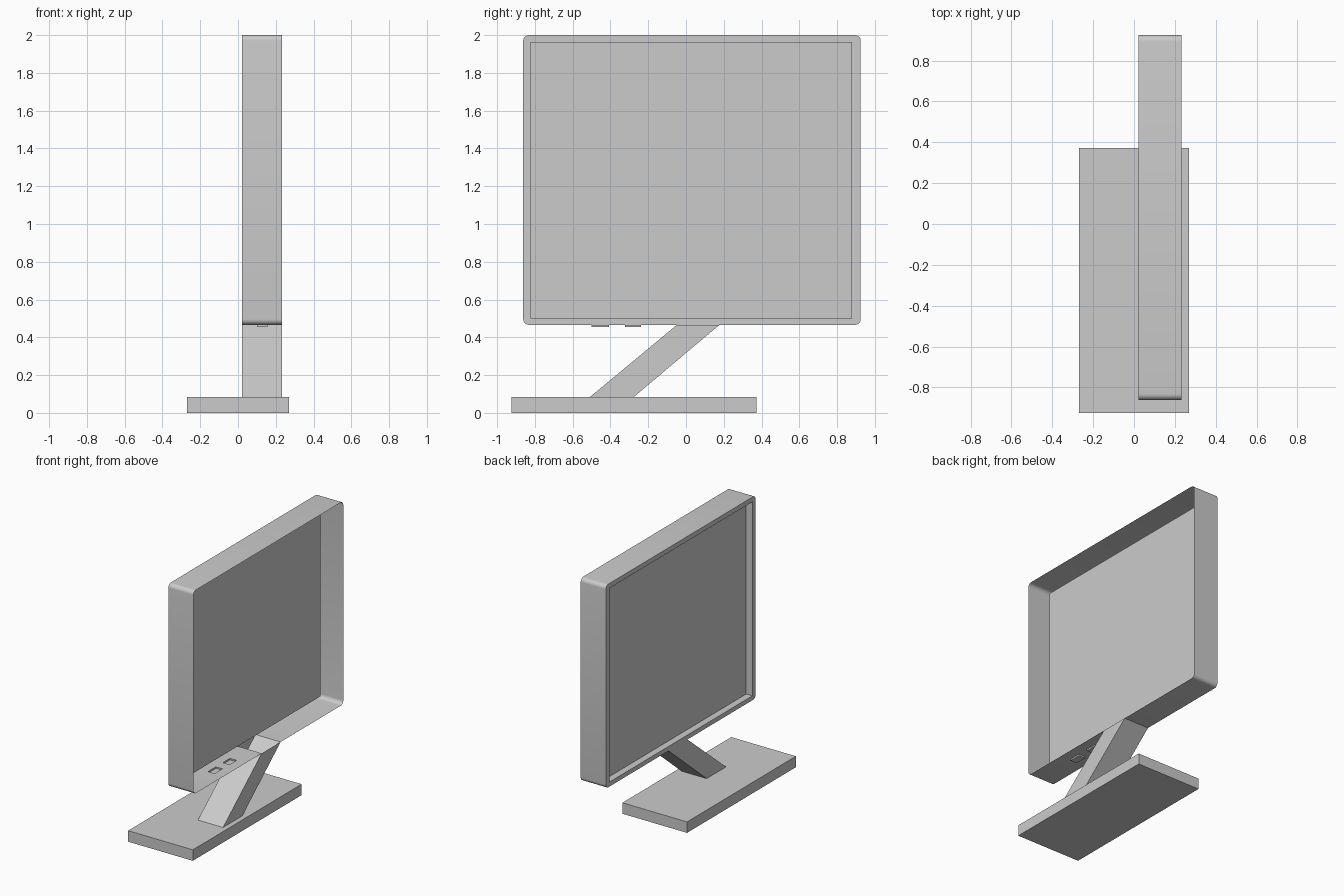
import bpy, bmesh, math

if "Cube" in bpy.data.objects:
    bpy.data.objects.remove(bpy.data.objects["Cube"])

grey = bpy.data.materials.new("plain grey")
grey.diffuse_color = (0.6, 0.6, 0.6, 1)
grey.use_nodes = True
grey.node_tree.nodes["Principled BSDF"].inputs["Base Color"].default_value = grey.diffuse_color

X0, X1 = 0.022, 0.232            # casing depth
Y0, Y1 = -0.862, 0.925           # casing width
Z0, Z1 = 0.466, 2.0              # casing height
RADIUS, BASE_TOP = 0.03, 0.083
PORT_X = (0.10, 0.155)
PORTS = ((-0.50, -0.407), (-0.323, -0.238))
STEM_TOP, STEM_BOTTOM = (-0.048, 0.177), (-0.51, -0.278)


def finish(name, bm, smooth=False):
    """Turn a bmesh into a named grey object."""
    mesh = bpy.data.meshes.new(name)
    bm.to_mesh(mesh)
    bm.free()
    mesh.materials.append(grey)
    obj = bpy.data.objects.new(name, mesh)
    bpy.context.collection.objects.link(obj)
    if smooth:
        bpy.ops.object.select_all(action='DESELECT')
        obj.select_set(True)
        bpy.context.view_layer.objects.active = obj
        bpy.ops.object.shade_smooth_by_angle(angle=math.radians(35))
    return obj


def hexahedron(name, x, y_bottom, y_top, z, skip=()):
    """Box with sheared top; skip lists omitted sides."""
    bm = bmesh.new()
    low = [bm.verts.new((a, b, z[0])) for a, b in
           ((x[0], y_bottom[0]), (x[1], y_bottom[0]), (x[1], y_bottom[1]), (x[0], y_bottom[1]))]
    top = [bm.verts.new((a, b, z[1])) for a, b in
           ((x[0], y_top[0]), (x[1], y_top[0]), (x[1], y_top[1]), (x[0], y_top[1]))]
    for i in range(4):
        j = (i + 1) % 4
        bm.faces.new((low[i], low[j], top[j], top[i]))
    if "bottom" not in skip:
        bm.faces.new(low[::-1])
    if "top" not in skip:
        bm.faces.new(top)
    return finish(name, bm)


# Foot, hollow leaning stem and two shallow port cups
hexahedron("base", (-0.27, 0.27), (-0.925, 0.373), (-0.925, 0.373), (0, BASE_TOP))
hexahedron("stem", (X0, X1), STEM_BOTTOM, STEM_TOP, (BASE_TOP, Z0), ("top", "bottom"))
for i, span in enumerate(PORTS):
    hexahedron(f"port_{i + 1}", PORT_X, span, span, (0.455, Z0), ("top",))

# Rounded outline of the casing, with extra points on the floor for its openings
outline = []
corners = ((Y0 + RADIUS, Z0 + RADIUS, 180), (Y1 - RADIUS, Z0 + RADIUS, 270),
           (Y1 - RADIUS, Z1 - RADIUS, 0), (Y0 + RADIUS, Z1 - RADIUS, 90))
for k, (cy, cz, start) in enumerate(corners):
    for step in range(7):
        a = math.radians(start + 15 * step)
        outline.append((cy + RADIUS * math.cos(a), cz + RADIUS * math.sin(a)))
    if k == 0:
        outline += [(y, Z0) for span in (*PORTS, STEM_TOP) for y in span]

# Casing wall: thin sleeve open at the back, floor cut for stem and ports
bm = bmesh.new()
loops = [[bm.verts.new((x, y, z)) for y, z in outline] for x in (X0, *PORT_X, X1)]


def is_opening(strip, p, q):
    if abs(p[1] - Z0) > 1e-5 or abs(q[1] - Z0) > 1e-5:
        return False
    mid = (p[0] + q[0]) / 2
    in_port = strip == 1 and any(a < mid < b for a, b in PORTS)
    return in_port or STEM_TOP[0] < mid < STEM_TOP[1]


n = len(outline)
for s in range(3):
    for i in range(n):
        j = (i + 1) % n
        if not is_opening(s, outline[i], outline[j]):
            bm.faces.new((loops[s][j], loops[s][i], loops[s + 1][i], loops[s + 1][j]))
bmesh.ops.recalc_face_normals(bm, faces=bm.faces[:])
finish("casing", bm, smooth=True)

# Bezel rim, recess wall and screen panel
bm = bmesh.new()
inner = ((-0.823, 0.50), (0.88, 0.50), (0.88, 1.964), (-0.823, 1.964))
rim = [bm.verts.new((X0, y, z)) for y, z in outline]
lip = [bm.verts.new((X0, y, z)) for y, z in inner]
deep = [bm.verts.new((0.073, y, z)) for y, z in inner]
edges = [bm.edges.new((ring[i - 1], ring[i])) for ring in (rim, lip) for i in range(len(ring))]
bmesh.ops.triangle_fill(bm, edges=edges, use_beauty=True, normal=(-1, 0, 0))
for i in range(4):
    j = (i + 1) % 4
    bm.faces.new((lip[i], lip[j], deep[j], deep[i]))
bm.faces.new(deep)
bmesh.ops.recalc_face_normals(bm, faces=bm.faces[:])
bm.normal_update()
bm.faces.ensure_lookup_table()
if bm.faces[-1].normal.x > 0:
    bmesh.ops.reverse_faces(bm, faces=bm.faces[:])
finish("bezel_and_screen", bm)
